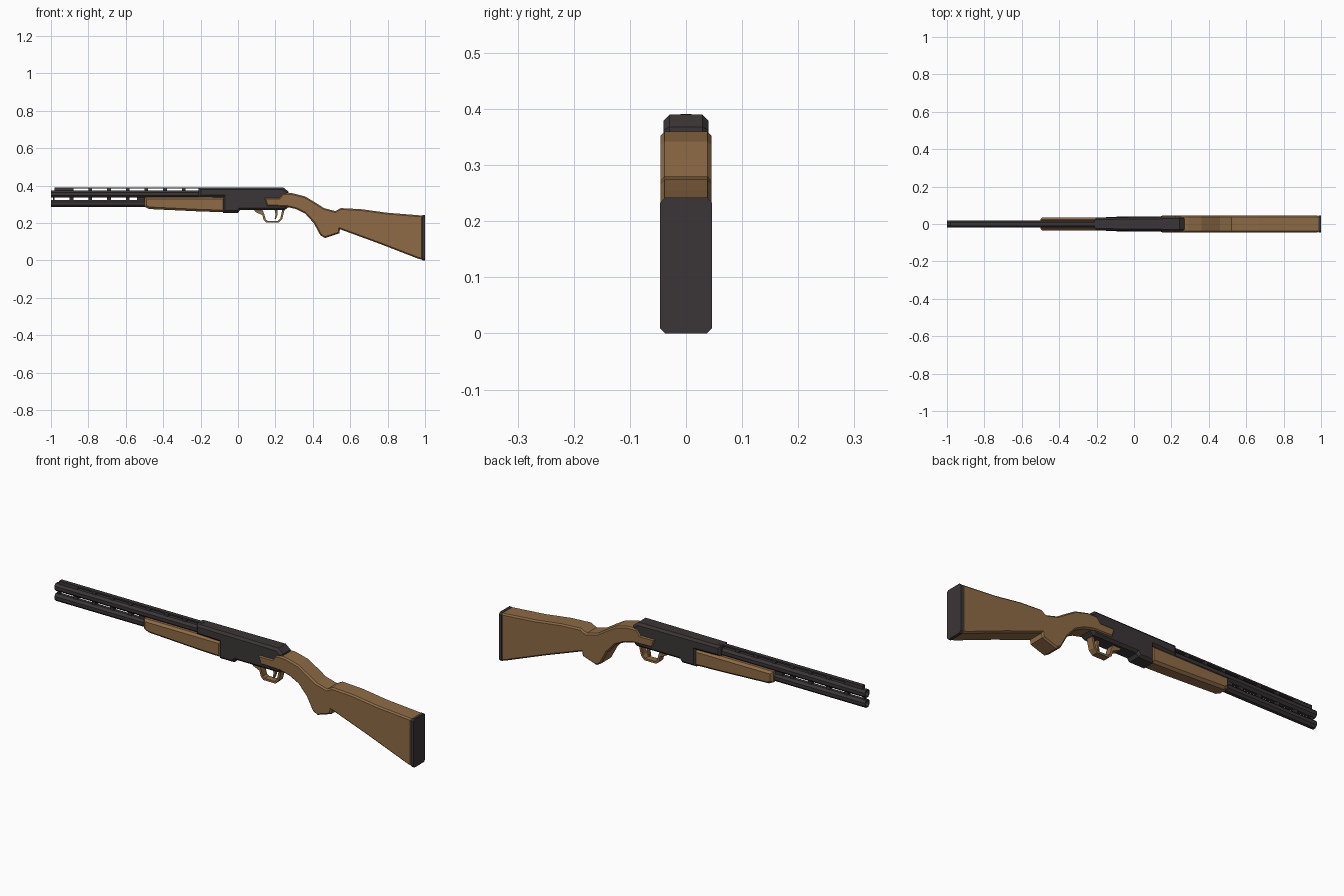
import bpy, bmesh, math
from mathutils import Vector, Matrix

if "Cube" in bpy.data.objects:
    bpy.data.objects.remove(bpy.data.objects["Cube"])


def material(name, rgb):
    m = bpy.data.materials.new(name)
    m.diffuse_color = (*rgb, 1)
    m.use_nodes = True
    m.node_tree.nodes["Principled BSDF"].inputs["Base Color"].default_value = m.diffuse_color
    return m


WOOD = material("brown wood", (0.27, 0.147, 0.06))
STEEL = material("dark steel", (0.043, 0.036, 0.037))


def finish(name, bm, mat):
    bmesh.ops.recalc_face_normals(bm, faces=bm.faces)
    me = bpy.data.meshes.new(name)
    bm.to_mesh(me)
    bm.free()
    me.materials.append(mat)
    ob = bpy.data.objects.new(name, me)
    bpy.context.collection.objects.link(ob)
    return ob


def inset(pts, d):
    """Mitred inward offset of a closed x-z profile."""
    n = len(pts)
    p = [Vector(q) for q in pts]
    area = sum(p[i].x * p[(i + 1) % n].y - p[(i + 1) % n].x * p[i].y for i in range(n))
    s = 1 if area > 0 else -1
    out = []
    for i in range(n):
        a = (p[i] - p[i - 1]).normalized()
        b = (p[(i + 1) % n] - p[i]).normalized()
        na, nb = Vector((-a.y, a.x)) * s, Vector((-b.y, b.x)) * s
        out.append(p[i] + (na + nb) * d / max(0.5, 1 + na.dot(nb)))
    return out


def prism(name, pts, half, mat, chamfer=0.0):
    """Side profile extruded across y, with chamfered rims."""
    bm = bmesh.new()
    if chamfer:
        small = inset(pts, chamfer)
        layers = [(small, -half), (pts, chamfer - half), (pts, half - chamfer), (small, half)]
    else:
        layers = [(pts, -half), (pts, half)]
    rings = [[bm.verts.new((x, y, z)) for x, z in prof] for prof, y in layers]
    n = len(pts)
    for r0, r1 in zip(rings, rings[1:]):
        for i in range(n):
            bm.faces.new((r0[i], r0[(i + 1) % n], r1[(i + 1) % n], r1[i]))
    bm.faces.new(rings[0])
    bm.faces.new(rings[-1])
    return finish(name, bm, mat)


def boxes(name, spans, half, z0, z1, mat):
    """Row of boxes given their x spans."""
    bm = bmesh.new()
    for x0, x1 in spans:
        m = Matrix.Translation(((x0 + x1) / 2, 0, (z0 + z1) / 2)) @ Matrix.Diagonal((x1 - x0, 2 * half, z1 - z0, 1))
        bmesh.ops.create_cube(bm, size=1, matrix=m)
    return finish(name, bm, mat)


def barrel(name, z, x1):
    """Eight-sided tube with a recessed bore."""
    bm = bmesh.new()
    r = 0.0205
    rings = []
    for x, rad in ((x1, r), (-1, r), (-1, r * 0.72), (-0.9, r * 0.72)):
        rings.append([bm.verts.new((x, rad * math.cos((k + .5) * math.pi / 4),
                                    z + rad * math.sin((k + .5) * math.pi / 4))) for k in range(8)])
    for a, b in zip(rings, rings[1:]):
        for k in range(8):
            bm.faces.new((a[k], a[(k + 1) % 8], b[(k + 1) % 8], b[k]))
    bm.faces.new(rings[0])
    bm.faces.new(rings[-1])
    finish(name, bm, STEEL)


# Barrels, sighting rib and the posts that leave the vent slots
barrel("upper_barrel", 0.355, -0.15)
barrel("lower_barrel", 0.305, -0.1)
boxes("sight_rib", [(-0.98, -0.19)], 0.01, 0.384, 0.391, STEEL)
boxes("rib_posts", [(-0.98, -0.88)] + [(-0.8 + i * 0.1, -0.78 + i * 0.1) for i in range(6)],
      0.009, 0.368, 0.386, STEEL)
boxes("barrel_spacers", [(-0.99, -0.98)] + [(-0.9 + i * 0.1, -0.88 + i * 0.1) for i in range(4)]
      + [(-0.54, -0.3)], 0.009, 0.318, 0.342, STEEL)

# Wooden fore-end
prism("fore_end", [(-0.5, 0.34), (-0.5, 0.287), (-0.475, 0.275), (-0.2, 0.262), (-0.07, 0.258), (-0.07, 0.34)],
      0.036, WOOD, 0.011)

# Receiver, narrowing towards its front
receiver = prism("receiver", [(-0.21, 0.39), (-0.21, 0.338), (-0.08, 0.338), (-0.08, 0.255), (0.0, 0.255),
                              (0.012, 0.27), (0.25, 0.27), (0.27, 0.285), (0.27, 0.368), (0.243, 0.39)],
                 0.04, STEEL, 0.011)
for v in receiver.data.vertices:
    if v.co.x < -0.15:
        v.co.y *= 0.84

# Stock with grip
prism("stock", [(0.14, 0.335), (0.22, 0.335), (0.24, 0.36), (0.29, 0.36), (0.36, 0.342), (0.41, 0.312),
                (0.46, 0.28), (0.52, 0.264), (0.55, 0.28), (0.66, 0.274), (0.8, 0.255), (0.988, 0.24),
                (0.988, 0.003), (0.962, 0.01), (0.75, 0.092), (0.545, 0.167), (0.542, 0.145),
                (0.465, 0.12), (0.44, 0.135), (0.405, 0.2), (0.36, 0.25), (0.31, 0.275),
                (0.26, 0.287), (0.155, 0.29)], 0.045, WOOD, 0.007)

# Butt plate with clipped corners
bm = bmesh.new()
bmesh.ops.create_cube(bm, size=1, matrix=Matrix.Translation((0.993, 0, 0.121)) @ Matrix.Diagonal((0.014, 0.092, 0.242, 1)))
long_edges = [e for e in bm.edges if abs(e.verts[0].co.x - e.verts[1].co.x) > 0.01]
bmesh.ops.bevel(bm, geom=long_edges, offset=0.009, segments=1, affect='EDGES')
finish("butt_plate", bm, STEEL)

# Trigger guard and trigger
outer = [(0.085, 0.272), (0.095, 0.258), (0.13, 0.243), (0.138, 0.215), (0.152, 0.202), (0.218, 0.202),
         (0.236, 0.22), (0.25, 0.275)]
inner = [(0.238, 0.275), (0.226, 0.225), (0.214, 0.212), (0.158, 0.212), (0.148, 0.22), (0.14, 0.25),
         (0.13, 0.272)]
prism("trigger_guard", outer + inner, 0.017, WOOD)
prism("trigger", [(0.195, 0.275), (0.212, 0.275), (0.211, 0.245), (0.203, 0.222), (0.196, 0.222), (0.201, 0.245)],
      0.007, WOOD)
